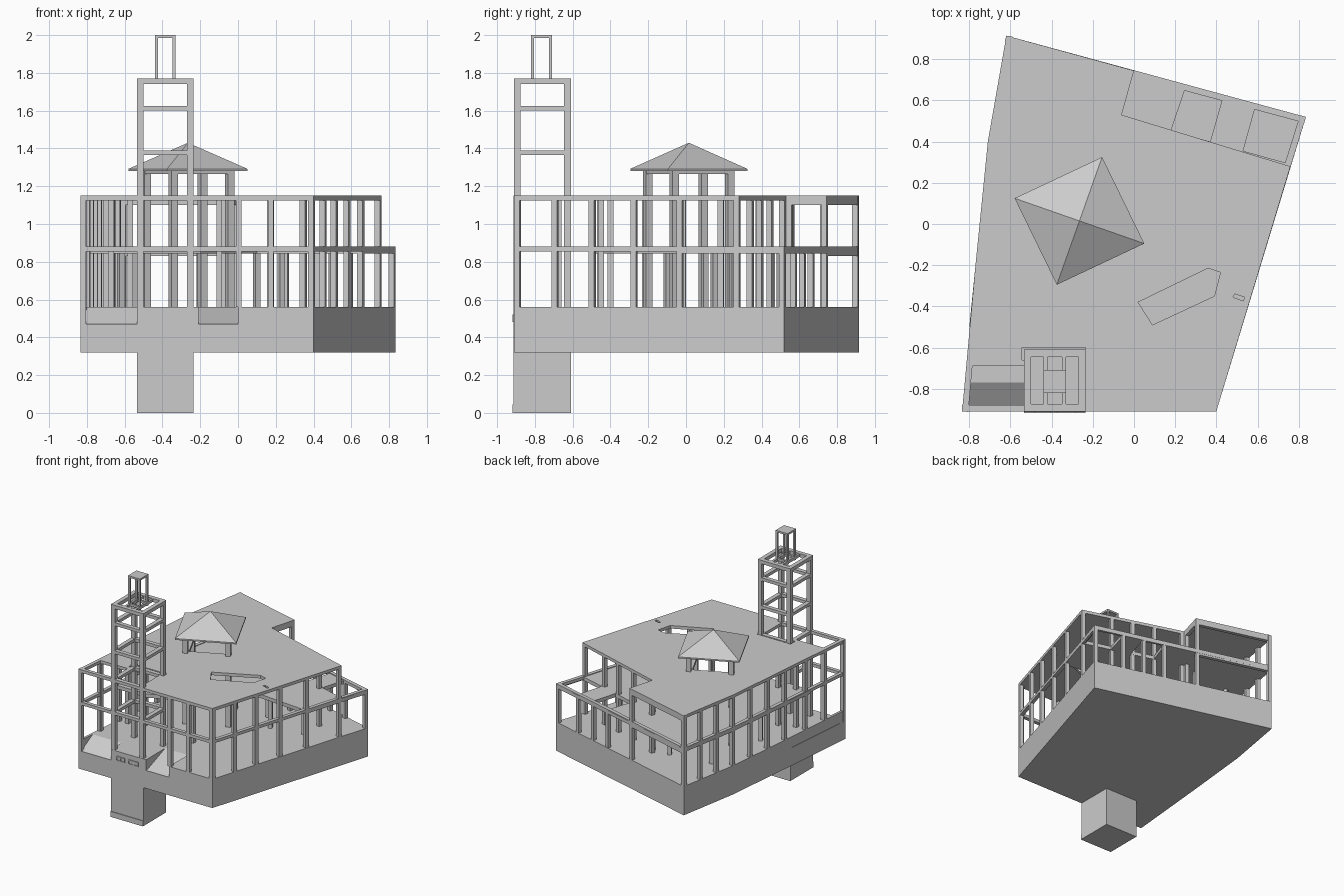
import bpy, bmesh
from math import atan2
from mathutils import Vector, Matrix

cube = bpy.data.objects.get("Cube")
if cube:
    bpy.data.objects.remove(cube)

GREY = bpy.data.materials.new("plain_grey")
GREY.use_nodes = True
GREY.diffuse_color = (0.6, 0.6, 0.6, 1)
GREY.node_tree.nodes["Principled BSDF"].inputs["Base Color"].default_value = (0.6, 0.6, 0.6, 1)


def finish(name, bm):
    bmesh.ops.recalc_face_normals(bm, faces=bm.faces)
    mesh = bpy.data.meshes.new(name)
    bm.to_mesh(mesh)
    bm.free()
    mesh.materials.append(GREY)
    obj = bpy.data.objects.new(name, mesh)
    bpy.context.collection.objects.link(obj)
    return obj


def slab(name, outer, z0, z1, holes=()):
    """Flat plate with an outline and optional openings."""
    bm = bmesh.new()
    for loop in (outer, *holes):
        vs = [bm.verts.new((x, y, z0)) for x, y in loop]
        for a, b in zip(vs, vs[1:] + vs[:1]):
            bm.edges.new((a, b))
    bmesh.ops.triangle_fill(bm, use_beauty=True, edges=bm.edges[:], normal=(0, 0, 1))
    up = bmesh.ops.extrude_face_region(bm, geom=bm.faces[:])["geom"]
    bmesh.ops.translate(bm, vec=(0, 0, z1 - z0), verts=[v for v in up if isinstance(v, bmesh.types.BMVert)])
    return finish(name, bm)


def add_box(bm, center, size, angle=0):
    m = Matrix.Translation(center) @ Matrix.Rotation(angle, 4, 'Z') @ Matrix.Diagonal((*size, 1))
    bmesh.ops.create_cube(bm, size=1, matrix=m)


def beam(bm, p, q, z0, z1, w=0.03):
    d = Vector(q) - Vector(p)
    c = (Vector(p) + Vector(q)) / 2
    add_box(bm, (c.x, c.y, (z0 + z1) / 2), (d.length, w, z1 - z0), atan2(d.y, d.x))


def post(bm, p, z0, z1, w=0.03, angle=0):
    add_box(bm, (p[0], p[1], (z0 + z1) / 2), (w, w, z1 - z0), angle)


def along(p, q, t):
    return tuple(Vector(p).lerp(Vector(q), t))


def rect(x0, x1, y0, y1):
    return [(x0, y0), (x1, y0), (x1, y1), (x0, y1)]


# Key plan points and levels
SW, SE, NE, NW = (-0.835, -0.91), (0.40, -0.91), (0.835, 0.52), (-0.62, 0.915)
W1, W2 = (-0.77, -0.2), (-0.71, 0.4)
NOTCH_E, NOTCH_IN, NOTCH_N = (0.76, 0.28), (-0.06, 0.53), (0.0, 0.745)
BOTTOM, PIT, SILL, MID, TOP = 0.32, 0.47, 0.56, 0.88, 1.15
TX0, TX1, TY0, TY1 = -0.535, -0.235, -0.91, -0.61

# Plinth: solid lower layer, upper layer with two entrance recesses
slab("plinth_lower", [SW, SE, NE, NW, W2, W1], BOTTOM, PIT)
slab("plinth_upper", [(-0.82, -0.77), (TX0, -0.77), (TX0, TY0), (-0.21, TY0), (-0.21, -0.66),
                      (0, -0.66), (0, TY0), SE, NE, NW, W2, W1], PIT, SILL)
slab("recess_side_wall", [SW, (-0.815, -0.91), (-0.80, -0.76), (-0.82, -0.76)], PIT, SILL)

# Sloped ramps in the recesses
for name, x0, x1, back in (("left_ramp", -0.81, TX0, -0.77), ("right_ramp", -0.21, 0, -0.66)):
    bm = bmesh.new()
    tri = [bm.verts.new((x0, y, z)) for y, z in ((-0.9, PIT), (back, PIT), (back, SILL))]
    face = bm.faces.new(tri)
    up = bmesh.ops.extrude_face_region(bm, geom=[face])["geom"]
    bmesh.ops.translate(bm, vec=(x1 - x0, 0, 0), verts=[v for v in up if isinstance(v, bmesh.types.BMVert)])
    finish(name, bm)

# Pavilion corner points
CENTRE = Vector((-0.265, 0.015))
ARMS = [Vector(a) for a in ((-0.315, 0.11), (0.11, 0.31), (0.315, -0.11), (-0.11, -0.31))]
pav_angle = atan2(0.2, 0.425)


def pavilion(scale):
    return [tuple(CENTRE + a * scale) for a in ARMS]


# Upper floor with terrace openings, and main roof with skylights
gap_a = [(0.18, 0.455), (0.25, 0.66), (0.43, 0.61), (0.37, 0.40)]
gap_b = [(0.53, 0.355), (0.59, 0.57), (0.81, 0.505), (0.745, 0.295)]
slab("upper_floor", [NE, NW, W2, W1, (-0.8, -0.5), (-0.5, -0.5), (-0.2, -0.38), (0.1, 0.0), (0.66, -0.05)],
     0.845, 0.875, [gap_a, gap_b])
skylight = [(0.02, -0.38), (0.09, -0.49), (0.39, -0.35), (0.42, -0.235), (0.36, -0.215)]
slot = [(0.48, -0.355), (0.535, -0.375), (0.55, -0.36), (0.49, -0.34)]
slab("main_roof", [(TX1, -0.91), SE, NOTCH_E, NOTCH_IN, NOTCH_N, NW, W2, W1, (-0.812, -0.66),
                   (TX0 - 0.01, -0.66), (TX0 - 0.01, -0.6), (TX1, -0.6)],
     1.125, TOP, [skylight, slot, pavilion(0.6)])


# Framed outer walls
def frame_wall(name, p, q, stops, top=TOP, mid=True, bottom=SILL, w=0.03, depth=0.025):
    bm = bmesh.new()
    d = Vector(q) - Vector(p)
    side = Vector((-d.y, d.x)).normalized() * w / 2
    p, q = Vector(p) + side, Vector(q) + side
    ang = atan2(d.y, d.x)
    beam(bm, p, q, top - depth, top, w)
    if mid:
        beam(bm, p, q, MID - depth, MID, w)
    for t in stops:
        inset = (0.5 - t) * w / d.length
        post(bm, along(p, q, t + inset), bottom, top, w, ang)
    return finish(name, bm)


frame_wall("front_wall_right", (TX1, -0.91), SE, (0.37, 0.65, 1))
frame_wall("front_wall_left", SW, (TX0, -0.91), (0,), bottom=PIT)
frame_wall("east_wall", SE, NOTCH_E, (0, 0.17, 0.34, 0.53, 0.74, 1))
frame_wall("east_terrace_wall", NOTCH_E, NE, (1,), top=MID, mid=False)
frame_wall("terrace_rail", NE, NOTCH_N, (0, 0.28, 0.49, 0.7), top=MID, mid=False)
frame_wall("north_wall", NOTCH_N, NW, (0, 1), depth=0.05)
frame_wall("west_wall_north", NW, W2, (0, 0.35, 0.7))
frame_wall("west_wall_middle", W2, W1, (0, 0.35, 0.7))
frame_wall("west_wall_south", W1, SW, (0, 0.35, 0.68, 1))
frame_wall("notch_wall_long", NOTCH_E, NOTCH_IN, (0.29, 0.5, 0.72, 1), mid=False)
frame_wall("notch_wall_short", NOTCH_IN, NOTCH_N, (0,), mid=False, depth=0.05)
frame_wall("corner_opening_beam", (TX0, -0.66), (-0.81, -0.66), (0.5, 1), mid=False)

# Pavilion: posts through the building, ring beam and pyramid roof
bm = bmesh.new()
ring = pavilion(0.7)
for a, b in zip(ring, ring[1:] + ring[:1]):
    post(bm, a, SILL, 1.29, 0.038, pav_angle)
    beam(bm, a, b, 1.265, 1.29, 0.035)
finish("pavilion_posts", bm)
bm = bmesh.new()
low = [bm.verts.new((*p, 1.28)) for p in pavilion(1)]
rim = [bm.verts.new((*p, 1.292)) for p in pavilion(1)]
apex = bm.verts.new((*CENTRE, 1.43))
bm.faces.new(low)
for i in range(4):
    j = (i + 1) % 4
    bm.faces.new((low[i], low[j], rim[j], rim[i]))
    bm.faces.new((rim[i], rim[j], apex))
finish("pavilion_roof", bm)

# Tower: solid base, open framework and small lantern on top
slab("tower_base", rect(TX0, TX1, TY0 - 0.002, TY1), 0, SILL)
slab("tower_foot", rect(TX0, TX1, TY0 - 0.008, TY0), 0, 0.045)


def cage(name, x0, x1, y0, y1, z0, z1, w, levels):
    bm = bmesh.new()
    h = w / 2
    pts = rect(x0 + h, x1 - h, y0 + h, y1 - h)
    for a, b in zip(pts, pts[1:] + pts[:1]):
        post(bm, a, z0, z1, w)
        for lo, hi in levels:
            beam(bm, a, b, lo, hi, w)
    return finish(name, bm)


cage("tower_frame", TX0, TX1, TY0, TY1, SILL, 1.77, 0.035,
     [(1.74, 1.77), (1.60, 1.625), (1.365, 1.39), (1.125, TOP), (0.855, MID)])
cage("lantern_frame", -0.44, -0.33, -0.82, -0.71, 1.74, 1.99, 0.016, [(1.75, 1.77)])
slab("lantern_cap", rect(-0.44, -0.33, -0.82, -0.71), 1.985, 2.0)
bm = bmesh.new()
for x in (-0.43, -0.34):
    beam(bm, (x, TY0 + 0.02), (x, TY1 - 0.02), 1.745, 1.768, 0.018)
finish("lantern_supports", bm)

# Small framed vents on the tower base
bm = bmesh.new()
for x0, x1 in ((-0.48, -0.41), (-0.37, -0.285)):
    for z in (0.484, 0.516):
        beam(bm, (x0, -0.914), (x1, -0.914), z - 0.004, z + 0.004, 0.008)
    for x in (x0, (x0 + x1) / 2, x1):
        post(bm, (x, -0.914), 0.48, 0.52, 0.008)
finish("tower_vents", bm)

# Interior columns carrying the upper floor and the roof
bm = bmesh.new()
for x, y in ((0.23, 0.1), (0.1, 0.25), (-0.2, 0.5), (-0.55, 0.45), (-0.62, -0.1), (0.5, 0.15)):
    post(bm, (x, y), SILL, 0.85, 0.03, pav_angle)
for x, y in ((-0.57, -0.4), (-0.7, -0.45), (-0.1, -0.45)):
    post(bm, (x, y), SILL, 1.13)
finish("interior_columns", bm)
